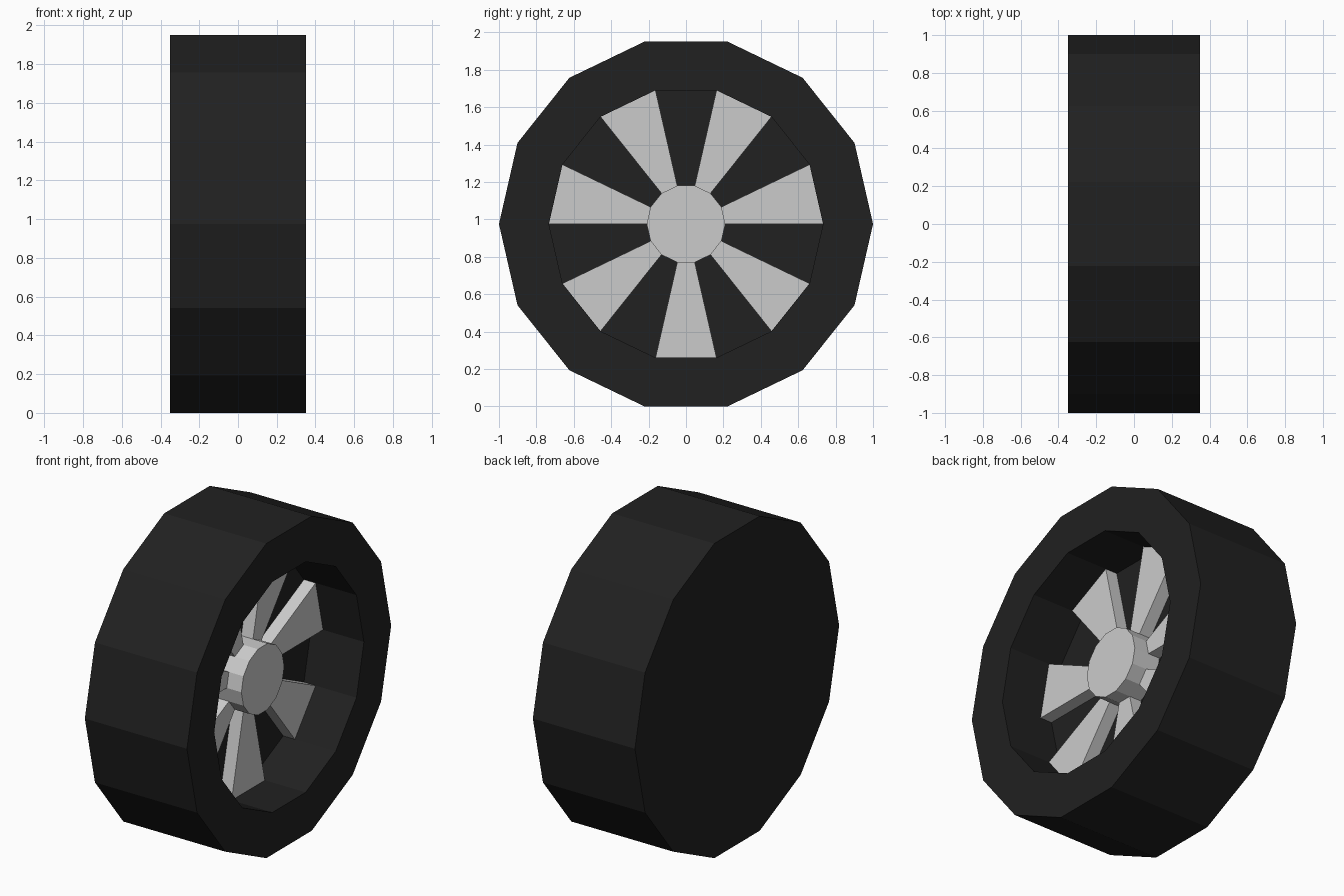
import bpy, bmesh
from math import cos, sin, pi

if "Cube" in bpy.data.objects:
    bpy.data.objects.remove(bpy.data.objects["Cube"])

SIDES = 14
ZC = cos(pi / SIDES)          # axle height: tyre rests on a flat facet
R_TYRE, R_RIM, R_HUB = 1.0, 0.733, 0.21
X_BACK, X_FRONT, X_FLOOR, X_SPOKE, X_HUB = -0.35, 0.35, -0.01, 0.07, 0.17


def point(x, r, k):
    a = 2 * pi * k / SIDES
    return (x, r * cos(a), ZC + r * sin(a))


def finish(bm, name, mat=None):
    bmesh.ops.recalc_face_normals(bm, faces=bm.faces)
    mesh = bpy.data.meshes.new(name)
    bm.to_mesh(mesh)
    bm.free()
    ob = bpy.data.objects.new(name, mesh)
    bpy.context.collection.objects.link(ob)
    if mat:
        mesh.materials.append(mat)
    return ob


def lathe(name, profile, mat=None):
    """Spin (x, radius) points round the axle and cap both ends."""
    bm = bmesh.new()
    rings = [[bm.verts.new(point(x, r, k)) for k in range(SIDES)] for x, r in profile]
    for a, b in zip(rings, rings[1:]):
        for k in range(SIDES):
            n = (k + 1) % SIDES
            bm.faces.new((a[k], a[n], b[n], b[k]))
    bm.faces.new(rings[0])
    bm.faces.new(rings[-1])
    return finish(bm, name, mat)


def spoke(name, k):
    """Wedge spanning one facet, from hub to rim."""
    bm = bmesh.new()
    back, front = [[bm.verts.new(point(x, r, j)) for r, j in
                    ((R_HUB, k), (R_RIM, k), (R_RIM, k + 1), (R_HUB, k + 1))]
                   for x in (X_FLOOR, X_SPOKE)]
    bm.faces.new(back)
    bm.faces.new(front)
    for i in range(4):
        n = (i + 1) % 4
        bm.faces.new((back[i], back[n], front[n], front[i]))
    return finish(bm, name)


rubber = bpy.data.materials.new("black_rubber")
rubber.diffuse_color = (0.015, 0.015, 0.015, 1)
rubber.use_nodes = True
rubber.node_tree.nodes["Principled BSDF"].inputs["Base Color"].default_value = rubber.diffuse_color

# Tyre with closed back and recessed front
lathe("tyre", [(X_BACK, R_TYRE), (X_FRONT, R_TYRE), (X_FRONT, R_RIM), (X_FLOOR, R_RIM)], rubber)
# Hub
lathe("hub", [(X_FLOOR, R_HUB), (X_HUB, R_HUB)])
# Seven spokes on alternate facets
for i in range(7):
    spoke(f"spoke_{i + 1}", 2 * i)
